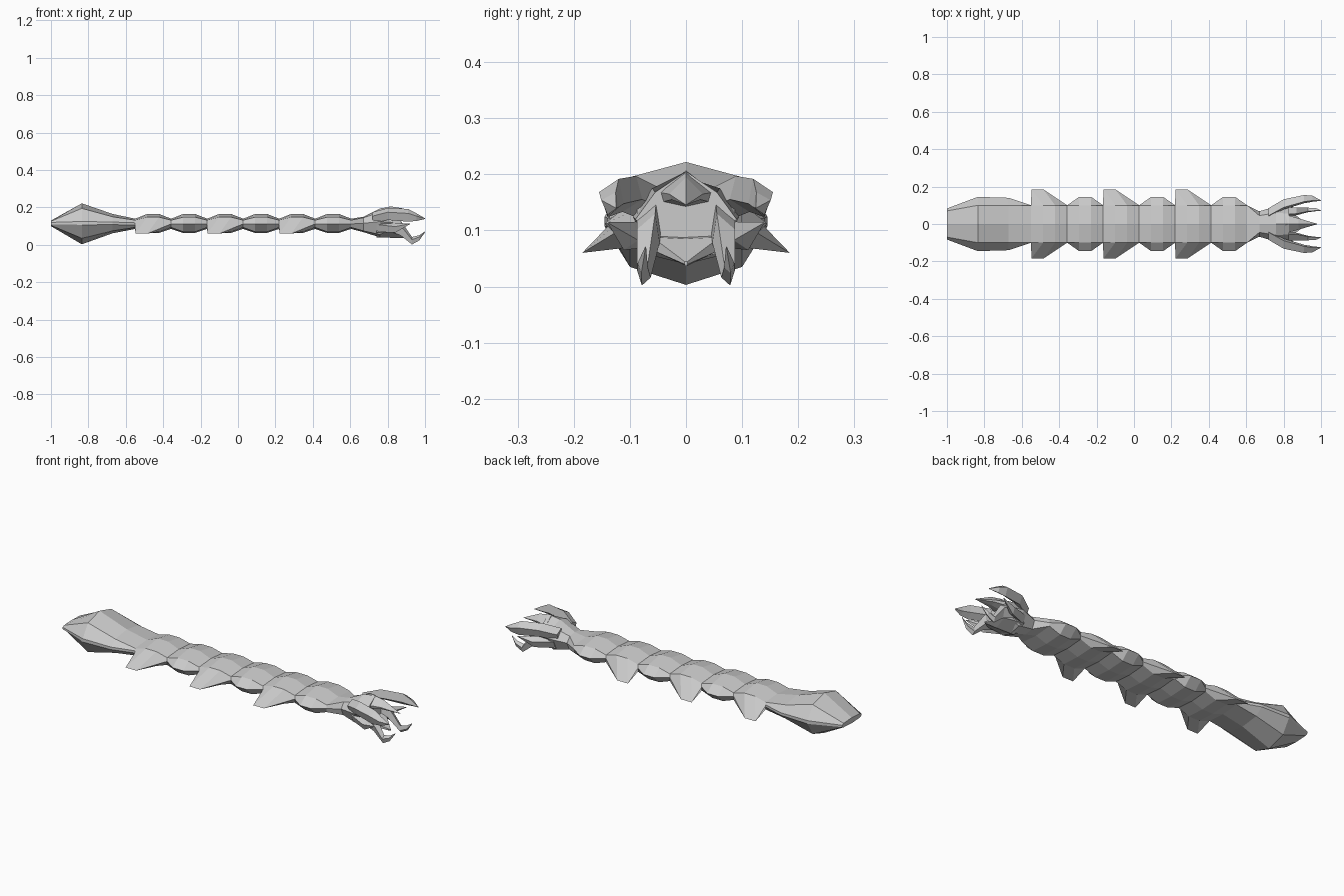
import bpy, bmesh
from mathutils import Vector

if "Cube" in bpy.data.objects:
    bpy.data.objects.remove(bpy.data.objects["Cube"], do_unlink=True)

grey = bpy.data.materials.new("plain grey")
grey.use_nodes = True
GREY = (0.6, 0.6, 0.6, 1)
grey.diffuse_color = GREY
grey.node_tree.nodes["Principled BSDF"].inputs["Base Color"].default_value = GREY


def loft(name, rings, cap=True):
    """Skin a list of closed rings, each with the same number of points."""
    bm = bmesh.new()
    rows = [[bm.verts.new(p) for p in ring] for ring in rings]
    n = len(rows[0])
    for a, b in zip(rows, rows[1:]):
        for i in range(n):
            j = (i + 1) % n
            bm.faces.new((a[i], a[j], b[j], b[i]))
    if cap:
        bm.faces.new(rows[0])
        bm.faces.new(rows[-1])
    bmesh.ops.remove_doubles(bm, verts=bm.verts, dist=0.0005)
    bmesh.ops.recalc_face_normals(bm, faces=bm.faces)
    mesh = bpy.data.meshes.new(name)
    bm.to_mesh(mesh)
    bm.free()
    mesh.materials.append(grey)
    obj = bpy.data.objects.new(name, mesh)
    bpy.context.collection.objects.link(obj)
    return obj


def ring(x, half, side_x=None):
    """Mirror a half section of (y, z) points, from top centre to bottom centre.
    side_x moves the middle (side) point along the body."""
    mid = len(half) // 2
    right = [Vector((side_x if side_x is not None and i == mid else x, y, z))
             for i, (y, z) in enumerate(half)]
    left = [Vector((p.x, -p.y, p.z)) for p in reversed(right[1:-1])]
    return right + left


JOINT = [(0, .14), (.1, .132), (.1, .112), (.1, .093), (0, .085)]


# Body: six segments, every other one with swept side flaps
def segment(name, x0, x1, flap):
    c = (x0 + x1) / 2
    side = (.185, .06) if flap else (.145, .112)
    shift = -.063 if flap else 0
    mid = [(0, .165), (.1, .148), side, (.1, .07), (0, .064)]
    loft(name, [ring(x0, JOINT),
                ring(c - .032, mid, c - .032 + shift),
                ring(c + .032, mid, c + .032 + shift),
                ring(x1, JOINT)])


START, STEP = -.55, .1925
for i in range(6):
    segment(f"body_segment_{i + 1}", START + i * STEP, START + (i + 1) * STEP, i % 2 == 0)

# Tail: faceted bulb closing to a flat blunt edge
loft("tail_bulb", [
    ring(-1, [(0, .13), (.07, .126), (.083, .12), (.083, .11), (.07, .104), (0, .1)]),
    ring(-.835, [(0, .222), (.1, .195), (.145, .125), (.145, .107), (.1, .035), (0, .003)]),
    ring(-.67, [(0, .165), (.1, .15), (.14, .122), (.14, .108), (.1, .075), (0, .062)]),
    ring(-.55, [(0, .14), (.1, .132), (.1, .118), (.1, .106), (.1, .093), (0, .085)]),
])

# Head: narrow neck widening into a skull with an overhanging brow
loft("skull", [
    ring(.605, JOINT),
    ring(.67, [(0, .15), (.045, .145), (.068, .115), (.05, .075), (0, .068)]),
    ring(.76, [(0, .195), (.06, .175), (.095, .125), (.06, .055), (0, .04)]),
    ring(.83, [(0, .205), (.055, .168), (.09, .12), (.05, .085), (0, .07)]),
])

# Beak: pointed upper lip
loft("beak", [
    ring(.81, [(0, .207), (.05, .168), (.045, .15), (0, .14)]),
    ring(.88, [(0, .195), (.03, .165), (.026, .155), (0, .15)]),
    ring(.98, [(0, .147), (.001, .146), (.001, .146), (0, .145)]),
])

# Lower jaw: wedge with a sloping top
loft("lower_jaw", [
    ring(.74, [(0, .1), (.06, .1), (.075, .07), (0, .04)]),
    ring(.85, [(0, .085), (.06, .088), (.06, .065), (0, .037)]),
    ring(.92, [(0, .045), (.003, .045), (.003, .04), (0, .036)]),
])


def claw(name, path, mirror):
    """Bladed claw along (x, y, z, half_width, half_height) points."""
    rings = []
    for x, y, z, w, h in path:
        rings.append([Vector((x, mirror * (y + dy * w), z + dz * h))
                      for dy, dz in ((-.6, 1), (1, .3), (.3, -1), (-1, -.3))])
    loft(name, rings)


# Upper claws sweep outward; lower pincers dip down and hook up
UPPER = [(.72, .06, .145, .025, .03), (.80, .105, .165, .027, .032),
         (.91, .133, .158, .022, .034), (.955, .135, .148, .016, .02),
         (1, .125, .14, .001, .002)]
LOWER = [(.78, .065, .125, .022, .04), (.87, .067, .09, .02, .04),
         (.93, .075, .022, .012, .02), (.97, .077, .038, .009, .014),
         (1, .072, .07, .001, .002)]
# Cheek spines between claws and pincers
SPINE = [(.74, .06, .10, .025, .03), (.84, .105, .09, .02, .025),
         (.92, .138, .113, .001, .002)]
for side, s in (("left", 1), ("right", -1)):
    claw(f"upper_claw_{side}", UPPER, s)
    claw(f"lower_pincer_{side}", LOWER, s)
    claw(f"cheek_spine_{side}", SPINE, s)
